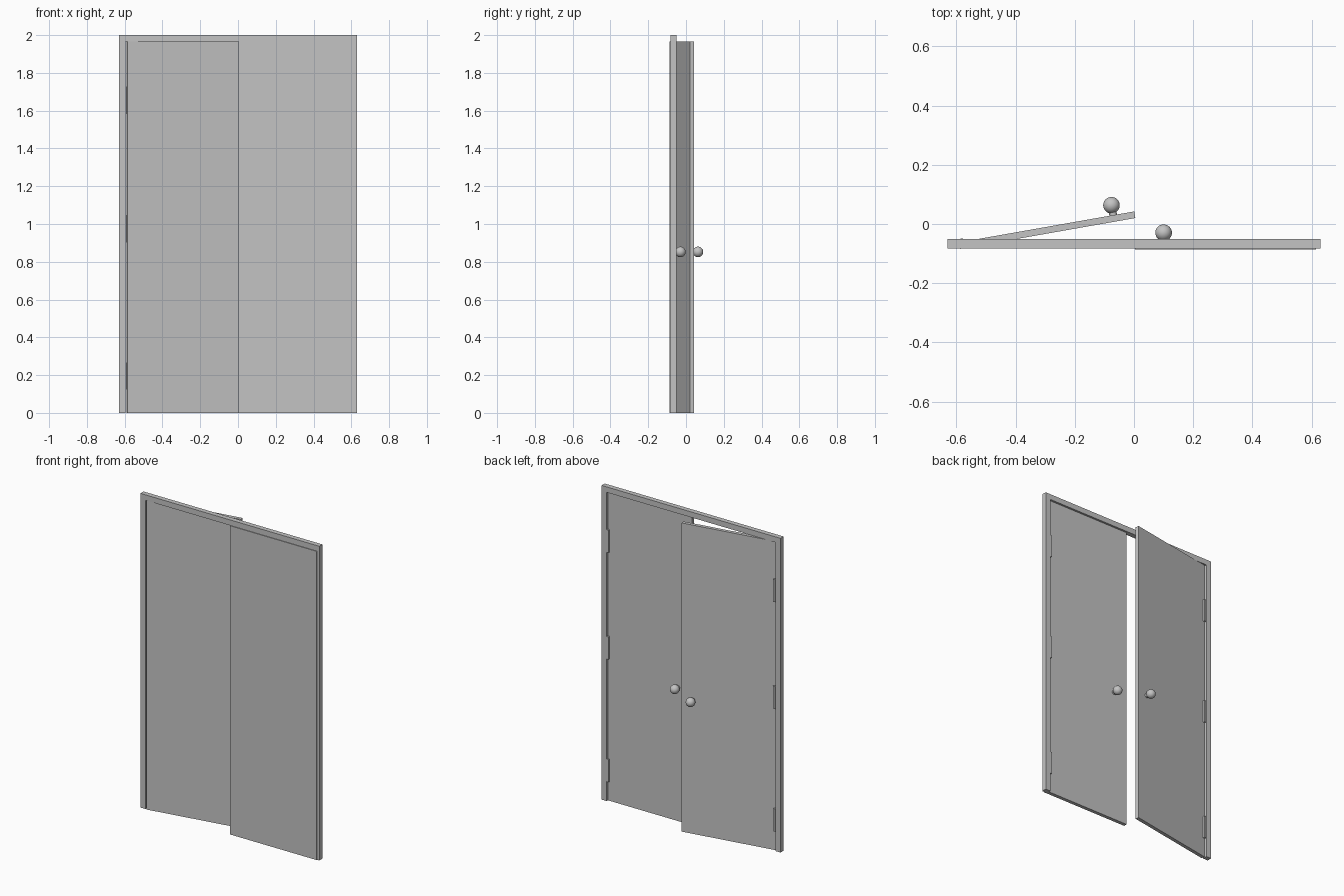
import bpy
from math import radians
from mathutils import Matrix, Vector

cube = bpy.data.objects.get("Cube")
if cube:
    bpy.data.objects.remove(cube, do_unlink=True)

grey = bpy.data.materials.new("plain_grey")
grey.use_nodes = True
colour = (0.55, 0.55, 0.55, 1)
grey.diffuse_color = colour
grey.node_tree.nodes["Principled BSDF"].inputs["Base Color"].default_value = colour

HEIGHT, HALF_WIDTH, POST = 2.0, 0.63, 0.035
DOOR_TOP = HEIGHT - POST
THICK = 0.0226
BACK = -0.0635       # back face of a closed leaf


def finish(name, place):
    obj = bpy.context.object
    obj.name = name
    obj.data.materials.append(grey)
    obj.matrix_world = place @ obj.matrix_basis
    return obj


def box(name, low, high, place=Matrix()):
    low, high = Vector(low), Vector(high)
    bpy.ops.mesh.primitive_cube_add(size=1, location=(low + high) / 2)
    obj = bpy.context.object
    obj.data.transform(Matrix.Diagonal((*(high - low), 1)))
    return finish(name, place)


def knob(side, x, place):
    z = 0.852
    bpy.ops.mesh.primitive_cylinder_add(vertices=24, radius=0.013, depth=0.03,
                                        location=(x, 0.012, z), rotation=(radians(90), 0, 0))
    finish(side + "_knob_neck", place)
    bpy.ops.mesh.primitive_uv_sphere_add(segments=32, ring_count=16, radius=0.028,
                                         location=(x, 0.034, z))
    finish(side + "_knob", place)
    bpy.ops.object.shade_smooth()


def leaf(side, hinge_x, width, direction, place, hinge_offset):
    """Door leaf in hinge space: back face on y = 0, running along direction."""
    ends = sorted((hinge_x, hinge_x + direction * width))
    box(side + "_door", (ends[0], -THICK, 0), (ends[1], 0, DOOR_TOP), place)
    a = hinge_x + direction * hinge_offset
    plate = sorted((a, a + direction * 0.014))
    for i, z in enumerate((0.195, 0.975, 1.655)):
        box(f"{side}_hinge_{i + 1}", (plate[0], -0.005, z - 0.072),
            (plate[1], 0.011, z + 0.072), place)


# Door frame
FRONT, REAR = -0.082, -0.0505
inner = HALF_WIDTH - POST
for side, s in (("left", 1), ("right", -1)):
    xs = sorted((s * inner, s * HALF_WIDTH))
    box(side + "_post", (xs[0], FRONT, 0), (xs[1], REAR, DOOR_TOP))
box("header", (-HALF_WIDTH, FRONT, DOOR_TOP), (HALF_WIDTH, REAR, HEIGHT))

# Closed leaf, lapping slightly over its post
closed = Matrix.Translation((0, BACK, 0))
leaf("left", 0.614, 0.611, -1, closed, 0.018)
knob("left", 0.1, closed)

# Leaf standing ajar
ajar = Matrix.Translation((-0.6, BACK, 0)) @ Matrix.Rotation(radians(10), 4, "Z")
leaf("right", 0.01, 0.6, 1, ajar, 0)
knob("right", 0.538, ajar)
